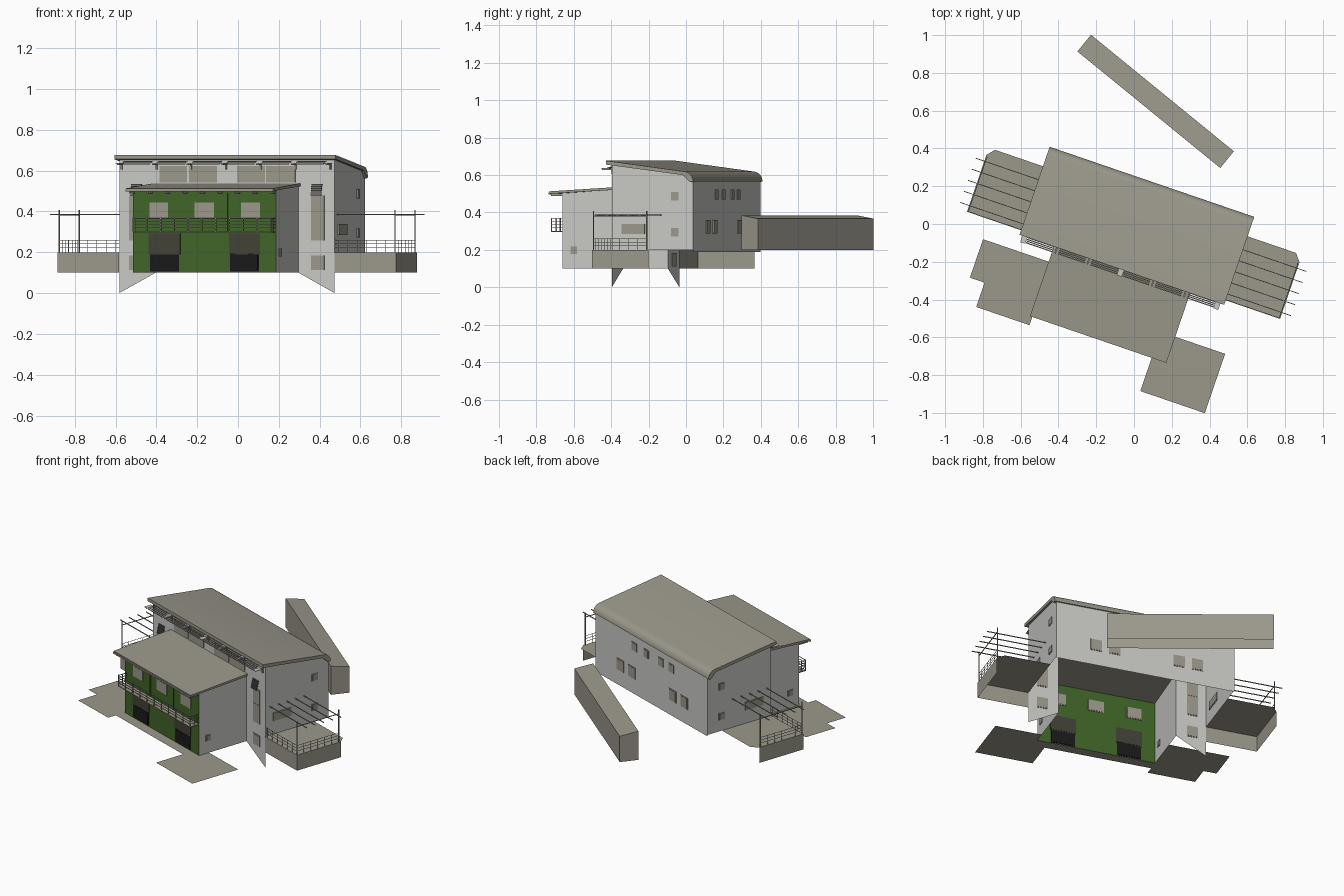
import bpy, bmesh, math
from mathutils import Matrix, Vector

if "Cube" in bpy.data.objects:
    bpy.data.objects.remove(bpy.data.objects["Cube"])

ROT = math.radians(-18.9)      # whole building is turned on the site
CX = 0.0185                    # symmetry plane of the building (local x)


def material(name, rgb):
    m = bpy.data.materials.new(name)
    m.diffuse_color = (*rgb, 1)
    m.use_nodes = True
    m.node_tree.nodes["Principled BSDF"].inputs["Base Color"].default_value = m.diffuse_color
    return m


WALL = material("light grey render", (0.58, 0.58, 0.56))
TAN = material("warm grey", (0.33, 0.315, 0.26))
GREEN = material("green cladding", (0.052, 0.13, 0.021))
BLACK = material("black", (0.01, 0.01, 0.01))
DOOR = material("dark door grey", (0.055, 0.054, 0.038))
METAL = material("dark metal", (0.11, 0.11, 0.10))


def finish(name, bm, mat, rot=ROT, loc=(0, 0, 0)):
    me = bpy.data.meshes.new(name)
    bm.to_mesh(me)
    bm.free()
    me.materials.append(mat)
    ob = bpy.data.objects.new(name, me)
    ob.rotation_euler.z = rot
    ob.location = loc
    bpy.context.collection.objects.link(ob)
    return ob


def boxes(name, items, mat):
    """One object made of boxes given as (x0, x1, y0, y1, z0, z1)."""
    bm = bmesh.new()
    for x0, x1, y0, y1, z0, z1 in items:
        m = Matrix.Translation(((x0 + x1) / 2, (y0 + y1) / 2, (z0 + z1) / 2)) @ \
            Matrix.Diagonal((abs(x1 - x0), abs(y1 - y0), abs(z1 - z0), 1))
        bmesh.ops.create_cube(bm, size=1, matrix=m)
    return finish(name, bm, mat)


def to3(axis, p, t):
    return {'X': (t, p[0], p[1]), 'Y': (p[0], t, p[1]), 'Z': (p[0], p[1], t)}[axis]


def sheet(name, polys, mat):
    """Flat faces given as (axis, position, outline)."""
    bm = bmesh.new()
    for axis, t, pts in polys:
        bm.faces.new([bm.verts.new(to3(axis, p, t)) for p in pts])
    return finish(name, bm, mat)


def prism(name, pts, axis, a, b, mat, **kw):
    """Profile extruded along an axis."""
    bm = bmesh.new()
    f = bm.faces.new([bm.verts.new(to3(axis, p, a)) for p in pts])
    new = bmesh.ops.extrude_face_region(bm, geom=[f])["geom"]
    d = Vector(to3(axis, (0, 0), b - a))
    bmesh.ops.translate(bm, vec=d, verts=[v for v in new if isinstance(v, bmesh.types.BMVert)])
    bmesh.ops.recalc_face_normals(bm, faces=bm.faces)
    return finish(name, bm, mat, **kw)


def rect(a0, a1, b0, b1):
    return [(a0, b0), (a1, b0), (a1, b1), (a0, b1)]


def windows(name, axis, t, rects, mat=TAN):
    """Thin pane with a frame, straddling the wall so it shows on both sides."""
    def plates(grow, h):
        out = []
        for a0, a1, z0, z1 in rects:
            a0, a1, z0, z1 = a0 - grow, a1 + grow, z0 - grow, z1 + grow
            out.append((t - h, t + h, a0, a1, z0, z1) if axis == 'X'
                       else (a0, a1, t - h, t + h, z0, z1))
        return out
    boxes(name + "_frames", plates(0.003, 0.003), mat)
    boxes(name + "_panes", plates(-0.002, 0.0045), mat)


XL, XR, YF, YB = CX - 0.5575, CX + 0.5575, -0.222, 0.236   # main block
GL, GR, GY = -0.350, 0.389, -0.565                         # green front block

# Main block walls
side = [(YF, 0.2), (YB, 0.2), (YB, 0.58), (0.19, 0.605), (YF, 0.66)]
sheet("side_walls", [('X', XL, side), ('X', XR, side)], WALL)
sheet("back_wall", [('Y', YB, rect(XL, XR, 0.19, 0.58))], WALL)
sheet("front_wall", [
    ('Y', YF, [(XL, 0), (GL, 0.1), (GL, 0.53), (XL, 0.53)]),
    ('Y', YF, [(XR, 0), (GR, 0.1), (GR, 0.53), (XR, 0.53)]),
    ('Y', YF, rect(XL, XR, 0.53, 0.66))], WALL)

# Main roof with rounded back eave
arc = [(0.19 + 0.052 * math.sin(a), 0.567 + 0.052 * math.cos(a))
       for a in [math.radians(10 + 80 * i / 6) for i in range(7)]]
roof = prism("main_roof", [(-0.25, 0.677)] + arc + [(0.225, 0.562), (0.185, 0.6), (-0.25, 0.656)],
             'X', XL - 0.016, XR + 0.014, TAN)
bpy.context.view_layer.objects.active = roof
roof.select_set(True)
bpy.ops.object.shade_smooth_by_angle(angle=math.radians(35))

# Front block: green facade, side walls, lean-to roof
sheet("green_facade", [('Y', GY, rect(GL, GR, 0.1, 0.503))], GREEN)
gside = [(YF, 0.1), (GY, 0.1), (GY, 0.503), (YF, 0.525)]
sheet("front_block_sides", [('X', GL, gside), ('X', GR, gside)], WALL)
prism("front_roof", [(-0.636, 0.513), (YF, 0.538), (YF, 0.524), (-0.636, 0.5)], 'X', -0.363, 0.4, TAN)
boxes("front_gutter", [(-0.363, 0.4, -0.640, -0.632, 0.497, 0.507)], TAN)
boxes("front_rafters", [(x, x + 0.007, -0.63, GY - 0.001, 0.488, 0.502)
                        for x in [GL + 0.002 + i * 0.0908 for i in range(9)]], TAN)
boxes("downpipes", [(x, x + 0.005, GY - 0.006, GY - 0.001, 0.3, 0.49) for x in (-0.095, 0.137)], GREEN)

# Facade openings
windows("facade_window", 'Y', GY, [(-0.26, -0.172, 0.373, 0.44), (-0.027, 0.067, 0.373, 0.44),
                                   (0.212, 0.305, 0.373, 0.44)])
doors = [(-0.265, -0.108), (0.15, 0.305)]
windows("gate_upper", 'Y', GY, [(a, b, 0.192, 0.288) for a, b in doors], DOOR)
windows("gate_lower", 'Y', GY, [(a + 0.006, b - 0.006, 0.108, 0.19) for a, b in doors], BLACK)

# Balcony
BY, BL, BR = -0.63, -0.328, 0.385
boxes("balcony_floor", [(BL, BR, BY, GY, 0.296, 0.302)], TAN)
levels = (0.318, 0.333, 0.348, 0.364)
boxes("balcony_rails",
      [(BL, BR, BY, BY + 0.003, z, z + 0.003) for z in levels] +
      [(x - 0.001, x + 0.002, BY, GY, z, z + 0.003) for x in (BL, BR) for z in levels] +
      [(x - 0.002, x + 0.002, BY, BY + 0.005, 0.3, 0.37)
       for x in [BL + i * (BR - BL) / 10 for i in range(11)]] +
      [(x - 0.001, x + 0.002, -0.6, -0.597, 0.3, 0.366) for x in (BL, BR)], TAN)

# Clerestory and stair windows on the front wall
windows("clerestory_window", 'Y', YF, [(-0.326, -0.19, 0.545, 0.62), (-0.175, -0.035, 0.545, 0.62),
                                       (0.074, 0.213, 0.545, 0.62), (0.224, 0.37, 0.545, 0.62)])
stair = [(0.115, 0.18), (0.26, 0.38), (0.386, 0.474)]
lo, hi = 0.440, 0.502
windows("stair_window", 'Y', YF, [(CX + lo, CX + hi, *z) for z in stair] +
        [(CX - hi, CX - lo, *z) for z in stair])
boxes("stair_louvres", [(CX + s * lo, CX + s * (hi - 0.008), YF - 0.022 + k * 0.003, YF - 0.014 + k * 0.003,
                         0.478 + k * 0.01, 0.484 + k * 0.01)
                        for s in (-1, 1) for k in range(6)], METAL)

# Sun shade along the front eave: slatted panels on brackets
shade, brackets = [], []
n, x0, step = 6, -0.525, 0.18
for i in range(n + 1):
    x = x0 + i * step
    brackets += [(x - 0.004, x + 0.004, -0.282, YF, 0.628, 0.634),
                 (x - 0.004, x + 0.004, -0.230, YF, 0.605, 0.634)]
    if i < n:
        for k in range(5):
            y, z = -0.238 - k * 0.0095, 0.645 - k * 0.004
            shade.append((x + 0.016, x + step - 0.016, y - 0.006, y, z, z + 0.003))
boxes("shade_slats", shade, TAN)
boxes("shade_brackets", brackets, TAN)
boxes("shade_end_panels", [(x0 + i * step - 0.014, x0 + i * step + 0.014, -0.286, -0.24, 0.634, 0.637)
                           for i in (0, 3, 6)], WALL)

# Side and back windows
for label, x, g in (("left", XL, GL), ("right", XR, GR)):
    windows(label + "_side_window", 'X', x, [(0.117, 0.153, 0.467, 0.506), (0.117, 0.153, 0.275, 0.313),
                                             (-0.163, -0.038, 0.287, 0.335)])
    windows(label + "_front_block_window", 'X', g, [(-0.515, -0.485, 0.182, 0.215)])
windows("back_window", 'Y', YB,
        [(x - 0.032, x + 0.032, 0.29, 0.358) for x in (0.328, 0.213, -0.192, -0.307)] +
        [(x - 0.021, x + 0.021, 0.472, 0.52) for x in (0.188, 0.07, -0.075, -0.18)])

# Side terraces: deck with front and outer walls only, railing and pergola
for label, s in (("left", -1), ("right", 1)):
    def X(d):
        return CX + s * d
    IN, OUT = 0.5575, 0.876
    sheet(label + "_terrace", [
        ('Z', 0.2, [(X(IN), -0.225), (X(OUT), -0.225), (X(OUT), 0.093), (X(OUT - 0.034), 0.133), (X(IN), 0.133)]),
        ('Y', -0.225, rect(X(IN), X(OUT), 0.1, 0.2)),
        ('X', X(OUT), rect(-0.225, 0.093, 0.1, 0.2))], TAN)
    o, f = OUT - 0.004, -0.222
    rails = []
    for z in (0.222, 0.24, 0.258):
        rails += [(X(IN), X(o), f, f + 0.002, z, z + 0.002), (X(o - 0.002), X(o), f, 0.085, z, z + 0.002)]
    for i in range(7):
        d = IN + 0.02 + i * (o - IN - 0.02) / 6
        y = f + i * 0.05
        rails += [(X(d - 0.002), X(d), f, f + 0.002, 0.2, 0.26), (X(o - 0.002), X(o), y, y + 0.002, 0.2, 0.26)]
    boxes(label + "_terrace_railing", rails, TAN)
    boxes(label + "_pergola_posts", [(X(o - 0.005), X(o), y, y + 0.005, 0.2, 0.408) for y in (f, 0.08)], TAN)
    boxes(label + "_pergola_beams",
          [(X(IN), X(0.926), y - 0.002, y + 0.002, 0.383, 0.388) for y in [-0.19 + i * 0.062 for i in range(5)]] +
          [(X(o - 0.004), X(o), f, 0.085, 0.379, 0.383)], TAN)

# Paving at ground level
sheet("paving", [
    ('Z', 0.1, [(-0.73, -0.335), (-0.73, -0.55), (-0.648, -0.55), (-0.648, -0.686), (GL, -0.686), (GL, -0.335)]),
    ('Z', 0.1, [(GL, -0.63), (0.318, -0.63), (0.318, GY), (GL, GY)]),
    ('Z', 0.1, [(0.318, -0.826), (0.679, -0.826), (0.679, -0.494), (GR, -0.494), (GR, GY), (0.318, GY)])], TAN)

# Detached long shed behind the building, open underneath
shed = prism("back_shed", [(-0.057, 0.2), (0.057, 0.2), (0.057, 0.367), (-0.057, 0.385)], 'X',
             -0.488, 0.488, TAN, rot=math.radians(-39.2), loc=(0.1145, 0.649, 0))
bm = bmesh.new()
bm.from_mesh(shed.data)
bmesh.ops.delete(bm, geom=[f for f in bm.faces if f.normal.z < -0.9], context='FACES_ONLY')
bm.to_mesh(shed.data)
bm.free()
